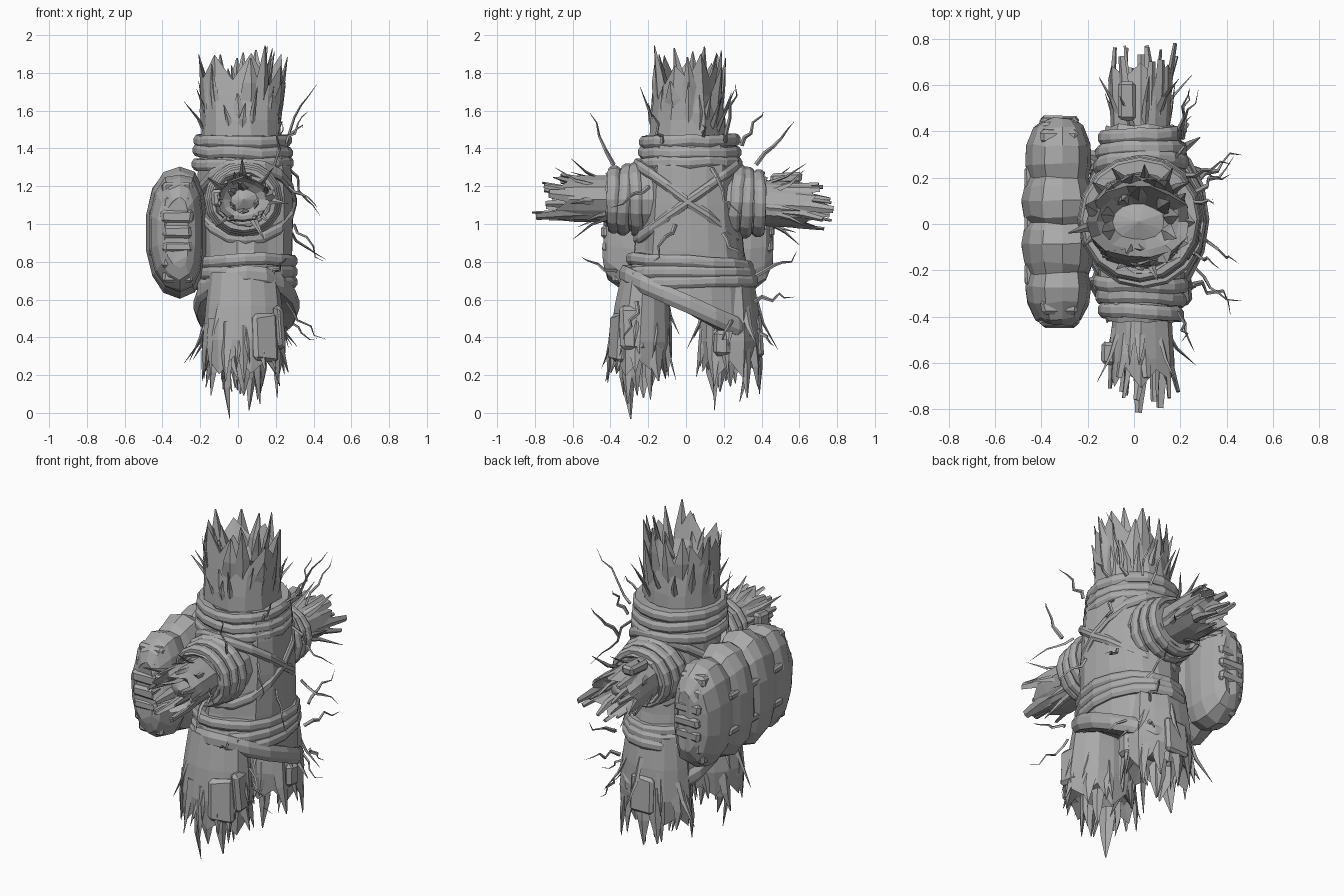
import bpy, bmesh, random
from math import sin, cos, pi, radians
from mathutils import Vector, Matrix

random.seed(11)
rnd = random.uniform
if bpy.data.objects.get("Cube"):
    bpy.data.objects.remove(bpy.data.objects["Cube"])

grey = bpy.data.materials.new("dry_straw_grey")
grey.use_nodes = True
grey.diffuse_color = (0.4, 0.4, 0.4, 1)
grey.node_tree.nodes["Principled BSDF"].inputs["Base Color"].default_value = (0.4, 0.4, 0.4, 1)


def finish(name, bm):
    bmesh.ops.recalc_face_normals(bm, faces=bm.faces)
    mesh = bpy.data.meshes.new(name)
    bm.to_mesh(mesh)
    bm.free()
    mesh.materials.append(grey)
    obj = bpy.data.objects.new(name, mesh)
    bpy.context.collection.objects.link(obj)
    return obj


def loft(bm, rings, closed=False):
    """Skin a list of point rings; open lofts get end caps."""
    rows = [[bm.verts.new(p) for p in ring] for ring in rings]
    n = len(rows[0])
    pairs = list(zip(rows, rows[1:])) + ([(rows[-1], rows[0])] if closed else [])
    for a, b in pairs:
        for i in range(n):
            j = (i + 1) % n
            bm.faces.new((a[i], a[j], b[j], b[i]))
    if not closed:
        bm.faces.new(rows[0])
        bm.faces.new(rows[-1])


def husk(name, frame, profile, jag, sides=14, depth=0.08):
    """Tube with a torn rim and a hollow end; profile rows are (height, rx, ry)."""
    bm = bmesh.new()
    wob = [rnd(0.94, 1.05) for _ in range(sides)]

    def ring(t, rx, ry, torn=0):
        pts = []
        for i in range(sides):
            a = 2 * pi * i / sides
            h = t + torn * (rnd(0.4, 1) if i % 2 else rnd(-0.4, 0.1))
            pts.append(frame @ Vector((rx * wob[i] * cos(a), ry * wob[i] * sin(a), h)))
        return pts
    t, rx, ry = profile[-1]
    rings = [ring(*p) for p in profile[:-1]] + [ring(t, rx, ry, jag)]
    rings += [ring(t - 0.03, rx * 0.8, ry * 0.8), ring(t - depth, rx * 0.5, ry * 0.5)]
    loft(bm, rings)
    bm.faces.ensure_lookup_table()
    centre = bmesh.ops.poke(bm, faces=[bm.faces[-1]])["verts"][0]
    centre.co = frame @ Vector((0, 0, t - depth + .03))
    return finish(name, bm)


def spike(bm, pts, w, d, facing, taper=0.93):
    """Four-sided blade, broad across the facing direction, that narrows along pts."""
    rings = []
    for i, p in enumerate(pts):
        k = 1 - taper * (i / (len(pts) - 1)) ** 1.6
        along = (pts[min(i + 1, len(pts) - 1)] - pts[max(i - 1, 0)]).normalized()
        side = along.cross(facing).normalized()
        other = along.cross(side)
        rings.append([p + side * w * k, p + other * d * k, p - side * w * k, p - other * d * k])
    loft(bm, rings)


def blades(name, frame, count, rx, ry, t0, t1, length, flare, w, taper=0.93):
    """Loose blades that lie along a bundle and splay out at the tips."""
    bm = bmesh.new()
    for i in range(count):
        a = 2 * pi * (i + rnd(-0.4, 0.4)) / count
        t, n = rnd(t0, t1), length * rnd(0.65, 1.2)
        out = Vector((rx * cos(a), ry * sin(a), 0))
        unit = out.normalized()
        f = flare * rnd(0.2, 1.2)
        pts = [out * 0.92 + Vector((0, 0, t)),
               out + unit * f * 0.3 + Vector((0, 0, t + n * 0.5)),
               out + unit * f + Vector((rnd(-.02, .02), rnd(-.02, .02), t + n))]
        spike(bm, [frame @ p for p in pts], w * rnd(0.7, 1.2), w * 0.45, frame.to_3x3() @ unit, taper)
    return finish(name, bm)


def wrap(name, frame, rx, ry, height=0.062, thick=0.026, tilt=(0, 0), sides=16):
    """Closed band around an oval, with a bevelled outer edge."""
    bm = bmesh.new()
    h = height / 2
    section = [(-thick * 2, -h), (0, -h), (thick * .5, -h * .4), (thick * .5, h * .4), (0, h), (-thick * 2, h)]
    rings = []
    for i in range(sides):
        a = 2 * pi * i / sides
        lift = rnd(-.005, .005) + tilt[0] * cos(a) + tilt[1] * sin(a)
        rings.append([frame @ Vector(((rx + o) * cos(a), (ry + o) * sin(a), z + lift)) for o, z in section])
    loft(bm, rings, closed=True)
    return finish(name, bm)


def slab(name, loc, size, rot=(0, 0, 0), chip=0.25):
    """Chipped block."""
    bm = bmesh.new()
    bmesh.ops.create_cube(bm, size=1)
    for v in bm.verts:
        v.co = Vector([c * s * rnd(0.88, 1.12) for c, s in zip(v.co, size)])
    bmesh.ops.bevel(bm, geom=bm.edges[:], offset=min(size) * chip, segments=1, affect='EDGES')
    obj = finish(name, bm)
    obj.location, obj.rotation_euler = loc, rot
    return obj


def at(x, y, z):
    return Matrix.Translation((x, y, z))


# torso and the slanted skirt under it
husk("torso", at(0.04, 0.02, 0), [(0.62, .23, .29), (0.72, .24, .32), (0.86, .25, .29), (1.1, .255, .27),
                                  (1.3, .245, .255), (1.47, .22, .23)], 0.0, 18)
bm = bmesh.new()
loft(bm, [[(.04 + rx * cos(a), .02 + ry * sin(a), z + tilt * sin(a))
           for a in [2 * pi * i / 18 for i in range(18)]]
          for z, rx, ry, tilt in ((.76, .24, .31, 0), (.7, .25, .335, -.03), (.55, .255, .35, -.17))])
finish("skirt", bm)

# head bundle
head = at(0.02, 0.01, 0)
husk("head_bundle", head, [(1.38, .215, .21), (1.55, .208, .2), (1.68, .215, .18),
                           (1.77, .222, .155)], 0.14, 14, 0.12)
blades("head_blades", head, 14, .2, .175, 1.46, 1.64, .28, .03, .055)
blades("head_flyaways", head, 16, .205, .19, 1.45, 1.58, .23, .1, .024)
blades("head_inner_blades", head, 9, .14, .11, 1.6, 1.68, .24, .03, .045)

# neck and waist wraps
for i, z in enumerate((1.32, 1.38, 1.44)):
    wrap(f"neck_wrap_{i + 1}", at(0.025, 0.02, z), .257 - .005 * i, .265 - .005 * i, tilt=(rnd(-.015, .015), .004))
for i, z in enumerate((0.685, 0.74, 0.795)):
    wrap(f"waist_wrap_{i + 1}", at(0.04, 0.02, z), .262, .348 - .012 * i, tilt=(.008, .012 - .015 * i))
wrap("hip_belt", at(0.045, 0.02, 0.57), .263, .355, .1, .035, (0, -0.16))

# crossed chest straps, hugging the torso
for name, tilt in (("chest_strap_a", -.2), ("chest_strap_b", .2)):
    wrap(name, at(0.04, 0.01, 1.12), .262, .278, .06, .022, (0, tilt))

# legs
for side, y, lean in (("front", -.225, 3), ("rear", .235, 0)):
    leg = at(0.025, y, 0.74) @ Matrix.Rotation(pi - radians(lean), 4, 'X')
    husk(f"{side}_leg", leg, [(0, .18, .12), (.18, .2, .15), (.36, .215, .165), (.46, .205, .15)], .1, 14, .08)
    blades(f"{side}_leg_blades", leg, 12, .2, .15, .22, .4, .28, .025, .052)
    blades(f"{side}_leg_flyaways", leg, 10, .2, .145, .12, .35, .23, .1, .024)
    blades(f"{side}_leg_core", leg, 7, .11, .09, .36, .46, .27, -.02, .046)
slab("front_leg_bark_side", (.215, -.28, .45), (.05, .15, .24), (0, radians(-4), .1), .4)
slab("front_leg_bark_front", (.14, -.36, .4), (.15, .05, .25), (radians(-4), 0, .45), .4)
slab("rear_leg_bark_side", (.225, .19, .37), (.05, .09, .14), (0, 0, -.1), .4)
slab("rear_leg_bark_back", (.02, .385, .4), (.15, .04, .22), (radians(4), 0, 0), .4)

# arms
for side, sgn, dip in (("front", -1, 0), ("rear", 1, -3)):
    arm = at(0.03, 0, 1.13) @ Matrix.Rotation(radians(-90 * sgn + dip * sgn), 4, 'X')
    husk(f"{side}_sleeve", arm, [(.1, .19, .19), (.25, .185, .18), (.38, .165, .16), (.42, .15, .145)], .01, 14, .04)
    husk(f"{side}_arm_bundle", arm, [(.3, .125, .12), (.45, .13, .125), (.58, .138, .125),
                                     (.64, .14, .115)], .07, 12, .06)
    blades(f"{side}_arm_sticks", arm, 9, .125, .105, .42, .54, .25, .025, .034, .45)
    blades(f"{side}_arm_core", arm, 5, .07, .06, .5, .56, .24, .02, .03, .6)
    blades(f"{side}_arm_flyaways", arm, 9, .12, .115, .38, .48, .2, .1, .022)
    for i, t in enumerate((.26, .32, .38)):
        wrap(f"{side}_sleeve_wrap_{i + 1}", arm @ at(0, 0, t), .195 - .011 * i, .188 - .011 * i,
             tilt=(.008, rnd(-.015, .015)))
slab("front_arm_bark", (-.11, -.56, 1.14), (.06, .1, .09))
slab("rear_arm_bark", (-.03, .53, 1.24), (.08, .17, .06), (radians(4), 0, 0))

# quilted pack: four swollen lobes joined by pinched seams
bm = bmesh.new()
stations = [(-.435, .4), (-.41, .64), (-.34, .86), (-.27, .92), (-.215, .84), (-.17, .95), (-.09, 1.03),
            (-.03, .96), (0, .84), (.03, .96), (.1, 1.03), (.16, .95), (.2, .84), (.26, .92),
            (.34, .9), (.42, .7), (.455, .4)]
rings = []
for y, s in stations:
    ring = []
    for i in range(14):
        a = 2 * pi * (i + .5) / 14
        c, d = cos(a), sin(a)
        px = .158 * abs(c) ** .8 * (1 if c > 0 else -1)
        pz = .335 * abs(d) ** .85 * (1 if d > 0 else -1)
        ring.append((-.328 + px * s + .02 * d * d, y + rnd(-.008, .008),
                     .955 + pz * (.25 + .75 * s) * rnd(.97, 1.03)))
    rings.append(ring)
loft(bm, rings)
bmesh.ops.triangulate(bm, faces=[f for f in bm.faces if len(f.verts) > 4])
finish("pack", bm)

# pack ties across the seams and padded ribs on the ends
for y in (-.215, 0, .2):
    for z in (.85, 1.06):
        slab("pack_tie", (-.45, y, z), (.045, .1, .045))
for y, sgn in ((-.42, -1), (.438, 1)):
    for z in (.72, .8, .88, .96, 1.04, 1.12, 1.19):
        slab("pack_end_rib", (-.322, y - sgn * 1.1 * (z - .955) ** 2, z), (.16, .06, .066))

# crooked twigs on the chest side, then wisps beside the arms
bm = bmesh.new()
twigs = [((.24, .2, 1.42), (.42, .27, 1.75)), ((.26, -.12, 1.42), (.38, -.18, 1.6)),
         ((.27, .12, 1.3), (.43, .28, 1.03)), ((.26, -.2, 1.2), (.43, -.38, 1.1)),
         ((.28, -.05, 1.0), (.46, -.18, .8)), ((.28, .2, .95), (.47, .31, .8)),
         ((.24, -.25, .58), (.46, -.34, .38)), ((.24, .25, .5), (.42, .2, .38)),
         ((.2, .3, 1.42), (.22, .42, 1.6)), ((.24, .1, 1.45), (.35, .1, 1.52)),
         ((.2, -.38, 1.3), (.22, -.5, 1.58)), ((.2, .38, 1.33), (.25, .58, 1.55)),
         ((.2, -.35, .75), (.26, -.56, .81)), ((.2, .36, .72), (.24, .59, .84)),
         ((.2, .36, .6), (.27, .57, .63)), ((.2, .38, .46), (.25, .47, .35))]
for a, b in twigs:
    a, b = Vector(a), Vector(b)
    pts = [a.lerp(b, k / 5) + Vector((rnd(-.018, .018), rnd(-.018, .018), rnd(-.018, .018))) for k in range(6)]
    spike(bm, pts, .012, .008, Vector((1, 0.2, 0.3)))
finish("twigs", bm)
